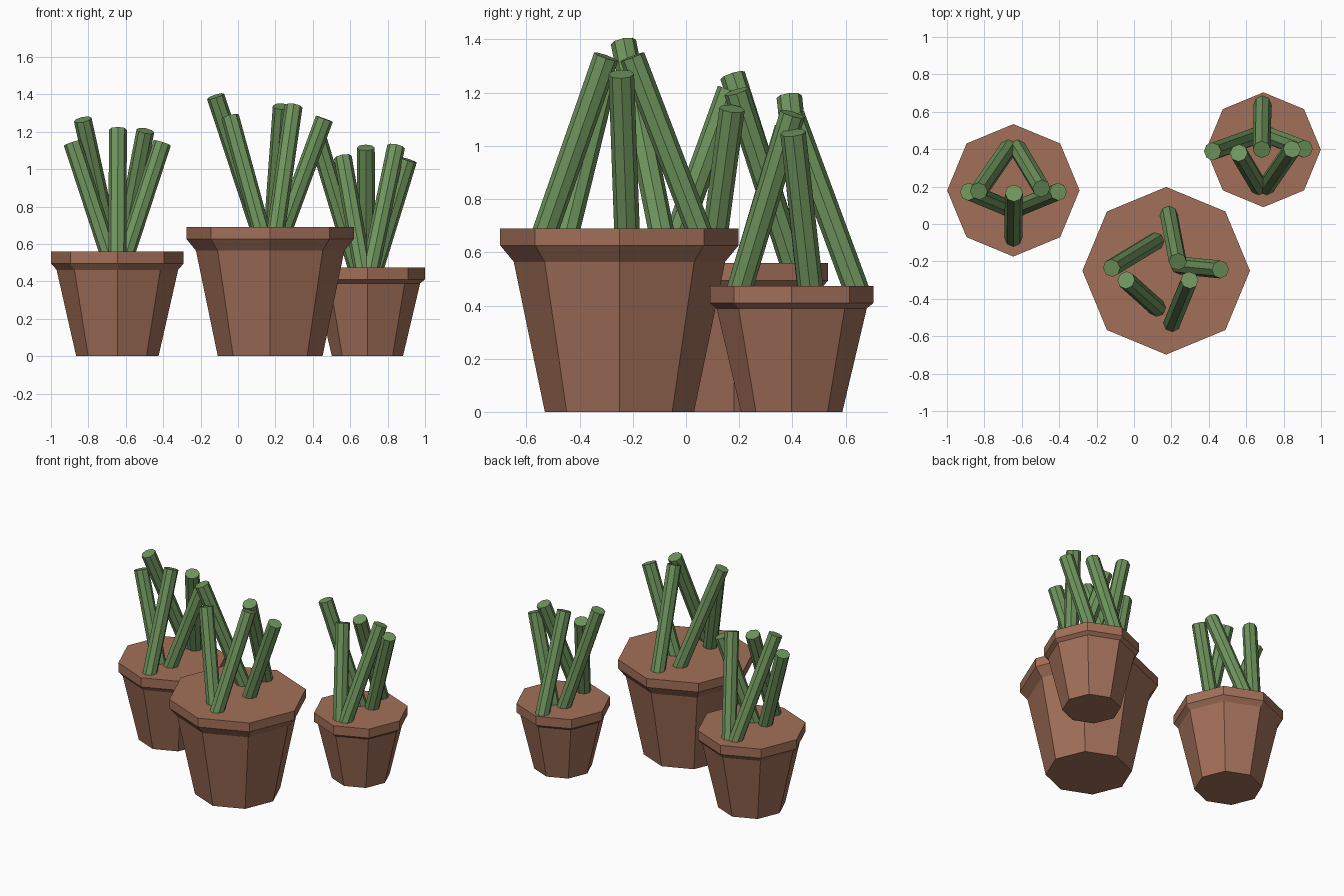
import bpy, bmesh, math
from mathutils import Vector

if "Cube" in bpy.data.objects:
    bpy.data.objects.remove(bpy.data.objects["Cube"])

SIDES = 8
STEM_R = 0.048


def material(name, rgb):
    m = bpy.data.materials.new(name)
    m.diffuse_color = (*rgb, 1)
    m.use_nodes = True
    m.node_tree.nodes["Principled BSDF"].inputs["Base Color"].default_value = m.diffuse_color
    return m


CLAY = material("clay", (0.36, 0.16, 0.10))
GREEN = material("stem_green", (0.16, 0.30, 0.11))


def finish(bm, name, mat):
    bmesh.ops.recalc_face_normals(bm, faces=bm.faces[:])
    me = bpy.data.meshes.new(name)
    bm.to_mesh(me)
    bm.free()
    me.materials.append(mat)
    ob = bpy.data.objects.new(name, me)
    bpy.context.collection.objects.link(ob)
    return ob


def loft(name, rings, mat):
    # closed solid through a list of vertex rings
    bm = bmesh.new()
    loops = [[bm.verts.new(p) for p in r] for r in rings]
    for a, b in zip(loops, loops[1:]):
        for i in range(SIDES):
            j = (i + 1) % SIDES
            bm.faces.new((a[i], a[j], b[j], b[i]))
    bm.faces.new(loops[0][::-1])
    bm.faces.new(loops[-1])
    return finish(bm, name, mat)


def ring(centre, r, u=Vector((1, 0, 0)), v=Vector((0, 1, 0))):
    angles = [2 * math.pi * i / SIDES for i in range(SIDES)]
    return [centre + r * (math.cos(a) * u + math.sin(a) * v) for a in angles]


def pot(name, x, y, profile):
    loft(name, [ring(Vector((x, y, z)), r) for r, z in profile], CLAY)


def stem(name, base, tip):
    base, tip = Vector(base), Vector(tip)
    d = (tip - base).normalized()
    u = Vector((0, 1, 0)).cross(d).normalized()
    v = d.cross(u)
    loft(name, [ring(base - d * 0.03, STEM_R, u, v), ring(tip, STEM_R, u, v)], GREEN)


# name, centre, pot profile (radius, height), stems (base x, y, tip x, y, z)
PLANTS = [
    ("left", (-0.645, 0.18),
     [(0.22, 0), (0.325, 0.462), (0.354, 0.495), (0.354, 0.56)],
     [(-0.695, 0.095, -0.885, 0.173, 1.14),
      (-0.675, 0.40, -0.83, 0.175, 1.265),
      (-0.645, -0.07, -0.642, 0.165, 1.21),
      (-0.62, 0.40, -0.495, 0.19, 1.205),
      (-0.595, 0.095, -0.405, 0.173, 1.14)]),
    ("middle", (0.172, -0.25),
     [(0.28, 0), (0.397, 0.565), (0.448, 0.627), (0.448, 0.69)],
     [(0.11, -0.095, -0.12, -0.235, 1.39),
      (0.12, -0.445, -0.042, -0.30, 1.28),
      (0.187, 0.045, 0.234, -0.202, 1.335),
      (0.205, -0.525, 0.297, -0.30, 1.335),
      (0.248, -0.222, 0.462, -0.243, 1.27)]),
    ("right", (0.692, 0.397),
     [(0.19, 0), (0.282, 0.39), (0.307, 0.41), (0.307, 0.474)],
     [(0.635, 0.465, 0.42, 0.388, 1.185),
      (0.665, 0.205, 0.56, 0.38, 1.065),
      (0.687, 0.635, 0.683, 0.398, 1.115),
      (0.71, 0.205, 0.845, 0.40, 1.12),
      (0.733, 0.467, 0.91, 0.402, 1.05)]),
]

for name, (cx, cy), profile, stems in PLANTS:
    pot(name + "_pot", cx, cy, profile)
    soil_z = profile[-1][1]
    for i, (bx, by, tx, ty, tz) in enumerate(stems, 1):
        stem(f"{name}_stem_{i}", (bx, by, soil_z), (tx, ty, tz))
